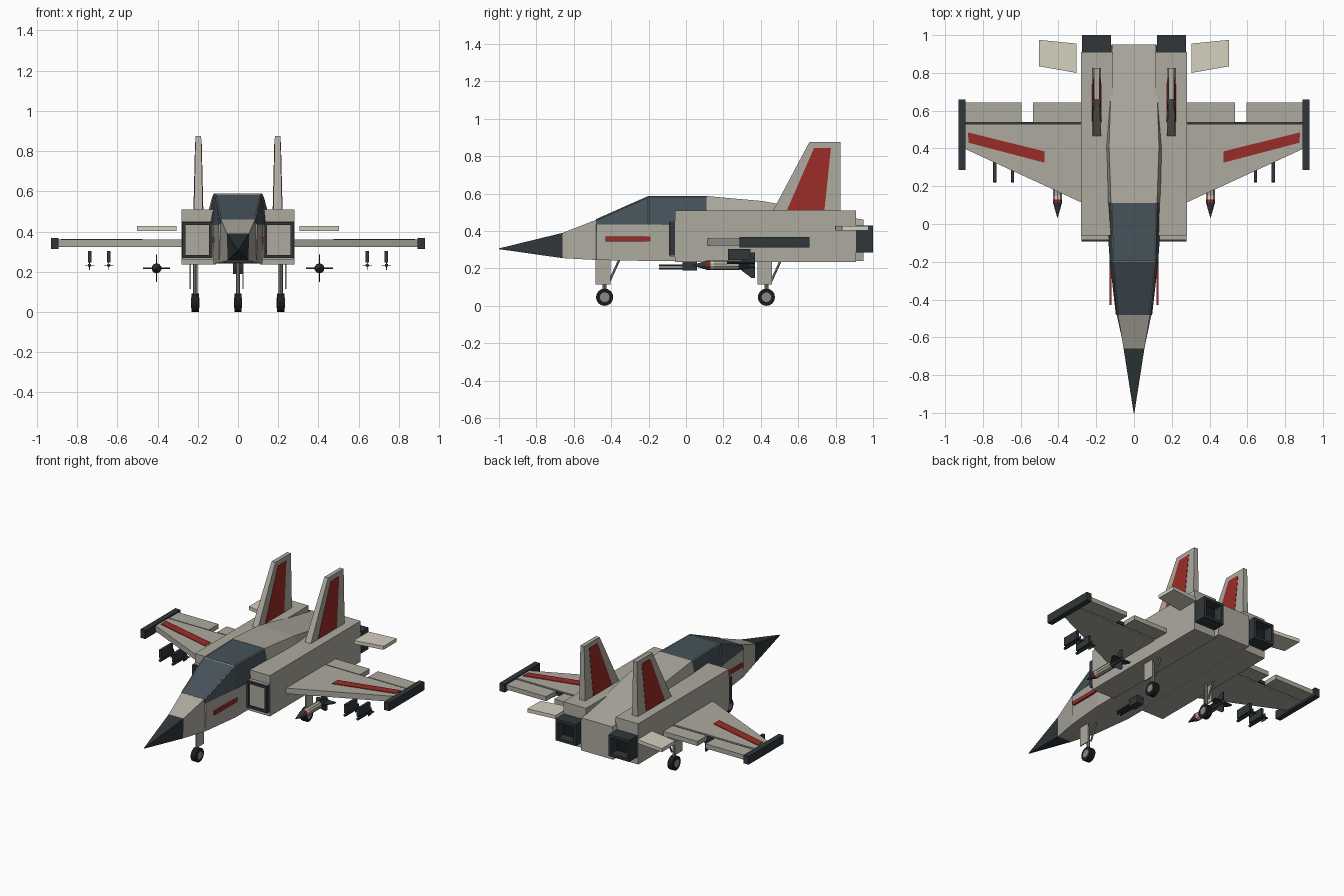
import bpy, bmesh, math
from mathutils import Vector, Matrix

if "Cube" in bpy.data.objects:
    bpy.data.objects.remove(bpy.data.objects["Cube"])


def material(name, r, g, b):
    m = bpy.data.materials.new(name)
    m.diffuse_color = (r, g, b, 1)
    m.use_nodes = True
    m.node_tree.nodes["Principled BSDF"].inputs["Base Color"].default_value = m.diffuse_color
    return m


GREY = material("hull_grey", 0.42, 0.40, 0.35)
CREAM = material("cream", 0.66, 0.64, 0.53)
DARK = material("dark", 0.03, 0.038, 0.042)
BLACK = material("black", 0.01, 0.012, 0.013)
GLASS = material("glass", 0.06, 0.085, 0.105)
RED = material("red", 0.33, 0.025, 0.02)
METAL = material("metal", 0.25, 0.25, 0.25)


def finish(name, bm, mat, mirror=False):
    bmesh.ops.recalc_face_normals(bm, faces=bm.faces)
    me = bpy.data.meshes.new(name)
    bm.to_mesh(me)
    bm.free()
    me.materials.append(mat)
    ob = bpy.data.objects.new(name, me)
    bpy.context.collection.objects.link(ob)
    if mirror:
        ob.modifiers.new("Mirror", 'MIRROR')
    return ob


def rings(name, loops, mat, mirror=False):
    """Skin a row of equal-length closed loops and cap both ends."""
    bm = bmesh.new()
    vs = [[bm.verts.new(p) for p in loop] for loop in loops]
    n = len(vs[0])
    for a, b in zip(vs, vs[1:]):
        for i in range(n):
            bm.faces.new((a[i], a[(i + 1) % n], b[(i + 1) % n], b[i]))
    bm.faces.new(vs[0])
    bm.faces.new(vs[-1])
    return finish(name, bm, mat, mirror)


def loft(name, sections, mat):
    """Sections: y, half width top, half width bottom, z top, z bottom."""
    return rings(name, [[(-wt, y, zt), (wt, y, zt), (wb, y, zb), (-wb, y, zb)]
                        for y, wt, wb, zt, zb in sections], mat)


def plan(name, pts, z0, z1, mat):
    """Outline seen from above, mirrored to both sides."""
    return rings(name, [[(x, y, z) for x, y in pts] for z in (z0, z1)], mat, True)


def profile(name, pts, x0, x1, mat, mirror=True):
    """Outline seen from the side (y, z)."""
    return rings(name, [[(x, y, z) for y, z in pts] for x in (x0, x1)], mat, mirror)


def box(name, x, y, z, mat, mirror=True):
    return profile(name, [(y[0], z[0]), (y[1], z[0]), (y[1], z[1]), (y[0], z[1])],
                   x[0], x[1], mat, mirror)


def rod(name, a, b, r0, r1, mat, mirror=True, sides=10):
    a, b = Vector(a), Vector(b)
    bm = bmesh.new()
    d = b - a
    mtx = Matrix.Translation((a + b) / 2) @ d.to_track_quat('Z', 'Y').to_matrix().to_4x4()
    bmesh.ops.create_cone(bm, cap_ends=True, segments=sides, radius1=r0,
                          radius2=r1, depth=d.length, matrix=mtx)
    return finish(name, bm, mat, mirror)


def duct(name, x, y_in, y_out, z, wall, mat):
    """Square open duct: frame around a recessed black face."""
    def rect(y, w):
        return [(x[0] + w, y, z[0] + w), (x[1] - w, y, z[0] + w),
                (x[1] - w, y, z[1] - w), (x[0] + w, y, z[1] - w)]
    deep = y_out + (y_in - y_out) * 0.7
    rings(name, [rect(y_in, 0), rect(y_out, 0), rect(y_out, wall), rect(deep, wall)], mat, True)
    e = 0.004 if y_out < y_in else -0.004
    rings(name + "_opening", [rect(deep, wall), rect(deep - e, wall)], BLACK, True)


# Fuselage, nose, canopy and spine
loft("nose_cone", [(-1, .002, .002, .307, .303), (-.66, .055, .052, .39, .255)], DARK)
loft("fuselage", [(-.66, .055, .052, .39, .255), (-.48, .085, .092, .46, .245),
                  (-.478, .096, .093, .435, .245), (-.2, .125, .122, .435, .24),
                  (.95, .12, .12, .435, .24)], GREY)
loft("canopy", [(-.482, .084, .096, .46, .435), (-.2, .112, .128, .585, .435),
                (.11, .12, .15, .585, .435)], GLASS)
loft("spine", [(.11, .122, .152, .587, .435), (.41, .132, .165, .56, .435),
               (.95, .115, .12, .46, .43)], GREY)
rod("windscreen_pillar", (.085, -.48, .46), (.112, -.2, .584), .004, .004, GREY, sides=4)
rod("canopy_rail", (.112, -.2, .584), (.12, .11, .584), .004, .004, GREY, sides=4)
rod("canopy_side_frame", (.112, -.2, .584), (.128, -.2, .435), .003, .003, GREY, sides=4)
rod("canopy_arch", (-.112, -.2, .584), (.112, -.2, .584), .004, .004, GREY, False, 4)
box("nose_stripe", (.118, .13), (-.43, -.19), (.345, .37), RED)

# Engine blocks with intakes and nozzles
box("engine_block", (.11, .28), (-.06, .91), (.235, .51), GREY)
box("intake_lip", (.122, .276), (-.082, -.05), (.262, .452), GREY)
duct("intake", (.127, .278), -.05, -.092, (.268, .448), .016, DARK)
duct("nozzle", (.122, .276), .9, 1.0, (.285, .43), .018, DARK)

# Wings, flaps and wing tips
plan("wing", [(.27, .11), (.9, .4), (.9, .53), (.27, .53)], .322, .36, GREY)
plan("wing_hinge", [(.27, .525), (.9, .525), (.9, .54), (.27, .54)], .33, .352, DARK)
plan("inner_flap", [(.28, .54), (.535, .54), (.535, .642), (.28, .642)], .326, .357, GREY)
plan("outer_flap", [(.595, .54), (.895, .54), (.895, .642), (.595, .642)], .326, .357, GREY)
plan("wing_stripe", [(.475, .325), (.875, .43), (.88, .485), (.475, .385)], .355, .364, RED)
box("wing_tip_rail", (.893, .93), (.285, .66), (.312, .368), DARK)

# Tailplanes and twin fins
plan("tailplane", [(.305, .8), (.503, .835), (.503, .975), (.305, .955)], .403, .427, CREAM)
fin = [(.46, .5), (.66, .876), (.826, .876), (.826, .5)]
rings("fin", [[(.197 + s * (.022 if z < .6 else .014), y, z) for y, z in fin]
              for s in (-1, 1)], GREY, True)
panel = [(.54, .512), (.685, .845), (.775, .845), (.74, .512)]
rings("fin_panel", [[(.197 + s * (.0245 if z < .6 else .0165), y, z) for y, z in panel]
                    for s in (-1, 1)], RED, True)

# Landing gear: one nose leg, two main legs
for name, x, y, pair in (("nose", 0, -.435, False), ("main", .212, .43, True)):
    rod(name + "_tyre", (x - .018, y, .046), (x + .018, y, .046), .046, .046, BLACK, pair, 16)
    rod(name + "_hub", (x - .021, y, .046), (x + .021, y, .046), .026, .026, METAL, pair, 12)
    rod(name + "_leg", (x, y, .07), (x, y, .26), .011, .011, METAL, pair, 8)
    rod(name + "_brace", (x, y + .025, .13), (x, y + .08, .25), .006, .006, METAL, pair, 6)
    box(name + "_gear_door", (x + .022, x + .028), (y - .048, y + .03), (.115, .25), GREY, pair)

# Belly gun
box("gun_mount", (-.025, .025), (-.02, .06), (.19, .245), DARK, False)
for dx in (-.012, .012):
    for z in (.2, .216):
        rod("gun_barrel", (dx, -.145, z), (dx, .0, z), .006, .006, DARK, False, 6)

# Large bombs under the inner wings
bx, bz = .405, .217
for name, y0, y1, r0, r1, mat in (
        ("bomb_nose", .035, .11, .002, .024, DARK), ("bomb_red_band", .11, .13, .025, .025, RED),
        ("bomb_cream_band", .13, .15, .025, .025, CREAM), ("bomb_body", .15, .28, .025, .025, GREY),
        ("bomb_tail", .28, .37, .025, .014, DARK)):
    rod(name, (bx, y0, bz), (bx, y1, bz), r0, r1, mat)
for s in (-1, 1):
    profile("bomb_tail_fin", [(.26, bz), (.35, bz + s * .068), (.37, bz + s * .068), (.37, bz)],
            bx - .003, bx + .003, DARK)
    plan("bomb_side_fin", [(bx, .26), (bx + s * .068, .35), (bx + s * .068, .37), (bx, .37)],
         bz - .003, bz + .003, DARK)

# Small missiles under the outer wings
for mx in (.643, .738):
    box("missile_pylon", (mx - .009, mx + .009), (.225, .345), (.245, .303), DARK)
    rod("missile", (mx, .22, .232), (mx, .37, .232), .009, .009, DARK, sides=8)
    box("missile_fin", (mx - .024, mx + .024), (.335, .37), (.23, .234), DARK)
    box("missile_upright_fin", (mx - .002, mx + .002), (.335, .37), (.208, .256), DARK)
